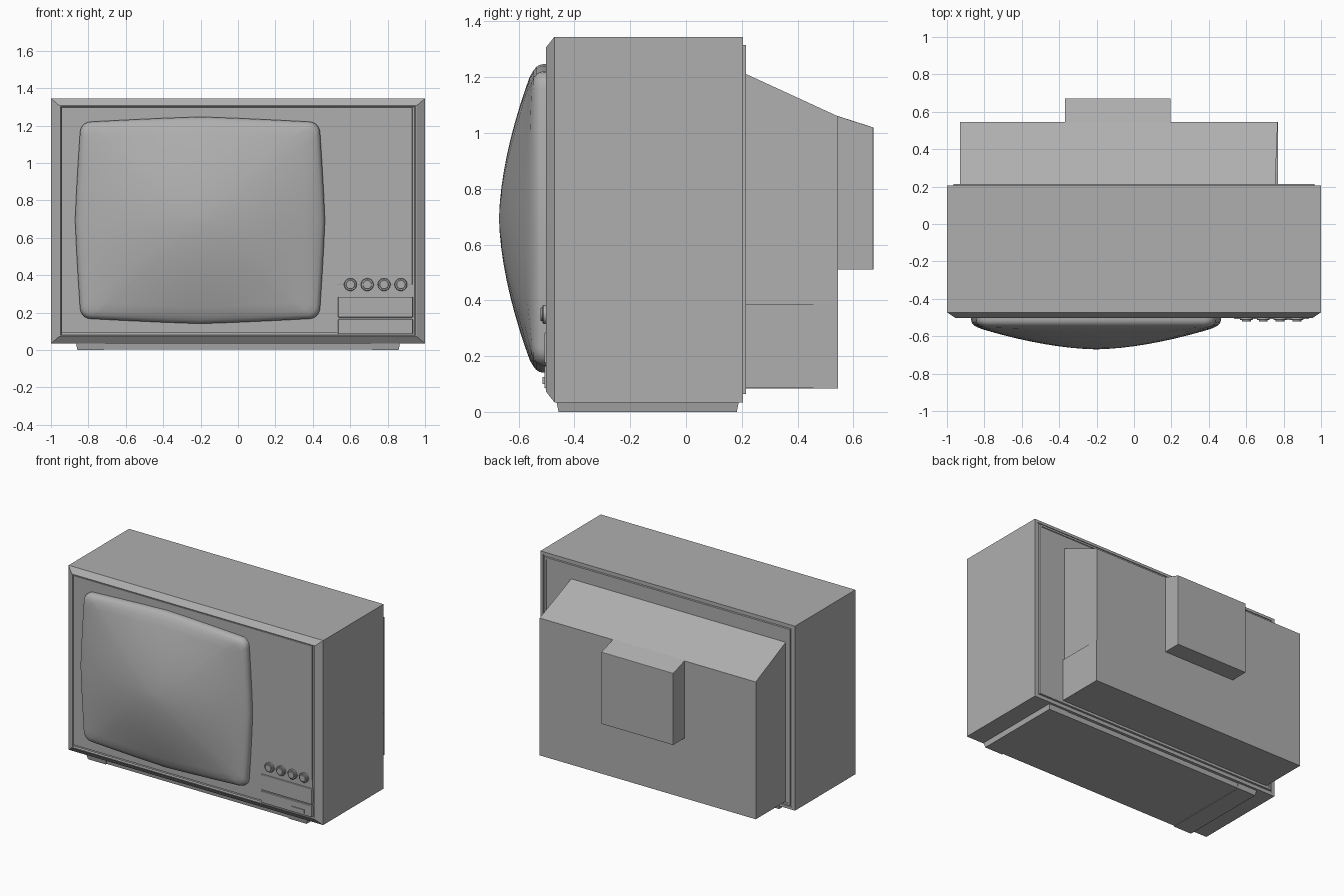
import bpy, bmesh, math

if "Cube" in bpy.data.objects:
    bpy.data.objects.remove(bpy.data.objects["Cube"])

GREY = bpy.data.materials.new("mid_grey")
GREY.diffuse_color = (0.43, 0.43, 0.43, 1)
GREY.use_nodes = True
GREY.node_tree.nodes["Principled BSDF"].inputs["Base Color"].default_value = GREY.diffuse_color


def finish(name, bm, bevel=0, smooth=False, segs=2):
    bmesh.ops.recalc_face_normals(bm, faces=bm.faces)
    me = bpy.data.meshes.new(name)
    bm.to_mesh(me)
    bm.free()
    me.materials.append(GREY)
    ob = bpy.data.objects.new(name, me)
    bpy.context.collection.objects.link(ob)
    if bevel:
        m = ob.modifiers.new("bevel", 'BEVEL')
        m.width, m.segments = bevel, segs
    if smooth:
        bpy.ops.object.select_all(action='DESELECT')
        ob.select_set(True)
        bpy.context.view_layer.objects.active = ob
        bpy.ops.object.shade_smooth_by_angle(angle=math.radians(40))
    return ob


def loft(name, rings, smooth=False, bevel=0):
    """Skin closed rings of equal length and cap both ends."""
    bm = bmesh.new()
    vr = [[bm.verts.new(p) for p in r] for r in rings]
    n = len(vr[0])
    for a, b in zip(vr, vr[1:]):
        for i in range(n):
            j = (i + 1) % n
            bm.faces.new((a[i], a[j], b[j], b[i]))
    bm.faces.new(vr[0])
    bm.faces.new(vr[-1])
    return finish(name, bm, bevel, smooth)


def rect(x0, x1, z0, z1, y):
    return [(x0, y, z0), (x1, y, z0), (x1, y, z1), (x0, y, z1)]


def box(name, x0, x1, y0, y1, z0, z1, bevel=0):
    return loft(name, [rect(x0, x1, z0, z1, y0), rect(x0, x1, z0, z1, y1)], bevel=bevel)


def inset(i, y):
    return rect(-1 + i, 1 - i, 0.035 + i * 0.85, 1.345 - i * 0.85, y)


# Cabinet with chamfered front frame and shallow front and rear recesses
loft("cabinet", [inset(0.055, -0.49), inset(0.05, -0.502), inset(0.045, -0.502),
                 inset(0, -0.472), inset(0, 0.205), inset(0.022, 0.205), inset(0.024, 0.2)])

# Rear cover panel with a raised rim
loft("rear_panel", [inset(0.034, 0.19), inset(0.034, 0.215), inset(0.05, 0.215),
                    inset(0.052, 0.21)])

# Front fascia around the screen and the speaker column
box("screen_fascia", -0.944, 0.529, -0.4985, -0.48, 0.095, 1.297)
box("speaker_panel", 0.53, 0.932, -0.5, -0.48, 0.35, 1.297, 0.002)
box("control_strip", 0.53, 0.932, -0.497, -0.48, 0.083, 0.35)
box("control_door", 0.535, 0.935, -0.508, -0.48, 0.175, 0.285, 0.004)
box("lower_control_door", 0.535, 0.935, -0.508, -0.48, 0.085, 0.165, 0.004)
box("power_button", 0.78, 0.88, -0.514, -0.50, 0.101, 0.125)


# Picture tube: rounded rectangle outline with bowed sides, domed toward the viewer
CX, CZ = -0.203, 0.694


def outline():
    hw, hh, r, bow = 0.642, 0.527, 0.06, 0.026
    pts = []
    corners = [(1, 1), (-1, 1), (-1, -1), (1, -1)]
    for k, (sx, sz) in enumerate(corners):
        for s in range(6):
            a = math.pi / 2 * (k + s / 5)
            pts.append((sx * (hw - r) + r * math.cos(a), sz * (hh - r) + r * math.sin(a), 0))
        a = pts[-1]
        nx, nz = corners[(k + 1) % 4]
        e = math.pi / 2 * (k + 1)
        ex, ez = nx * (hw - r) + r * math.cos(e), nz * (hh - r) + r * math.sin(e)
        for t in (1 / 6, 1 / 3, 1 / 2, 2 / 3, 5 / 6):
            f = 1 - abs(2 * t - 1) ** 1.2
            pts.append((a[0] + (ex - a[0]) * t + bow * f * math.cos(e),
                        a[1] + (ez - a[1]) * t + bow * f * math.sin(e), f))
    return pts


def dome(x, z):
    u, v = min(1, (x / 0.655) ** 2), min(1, (z / 0.54) ** 2)
    return -0.67 + 0.122 * (u + v - u * v) ** 0.85


base = outline()
rings = []
for inward, y in ((0.0, -0.485), (0.0, -0.513), (0.003, -0.526), (0.01, -0.537), (0.021, -0.546)):
    rings.append([(CX + x * (1 - inward / 0.66), y, CZ + z * (1 - inward / 0.54))
                  for x, z, f in base])
for s in (0.92, 0.84, 0.74, 0.63, 0.52, 0.41, 0.3, 0.2, 0.1, 0.02):
    # inner rings blend from the screen outline to an ellipse
    ring = []
    for x, z, f in base:
        a = math.atan2(z / 0.54, x / 0.655)
        w = min(1, s / 0.8)
        px = s * (w * x + (1 - w) * 0.655 * math.cos(a))
        pz = s * (w * z + (1 - w) * 0.54 * math.sin(a))
        ring.append((CX + px, dome(px, pz), CZ + pz))
    rings.append(ring)
loft("picture_tube", rings, smooth=True)

# Row of four control knobs
for i in range(4):
    kx = 0.601 + i * 0.09
    prof = [(0.034, -0.49), (0.034, -0.511), (0.031, -0.514), (0.024, -0.514),
            (0.024, -0.52), (0.022, -0.522)]
    loft(f"control_knob_{i + 1}",
         [[(kx + r * math.cos(math.tau * k / 24), y, 0.35 + r * math.sin(math.tau * k / 24))
           for k in range(24)] for r, y in prof], smooth=True)

# Rear housing with sloping top
SLOPE = (1.06 - 1.215) / (0.545 - 0.208)


def top(y):
    return 1.215 + SLOPE * (y - 0.208)


loft("rear_housing", [rect(-0.93, 0.755, 0.085, top(0.208), 0.208),
                      rect(-0.93, 0.768, 0.085, top(0.545), 0.545)])
box("rear_housing_side_step", 0.70, 0.77, 0.208, 0.5445, 0.0852, 0.385)

# Tube neck cover continuing the slope
loft("tube_neck_cover", [rect(-0.37, 0.195, 0.51, top(0.54), 0.54),
                         rect(-0.37, 0.195, 0.51, 1.02, 0.672)], bevel=0.003)


# Base plate and tapered runner feet
def tapered(name, x0, x1, y0, y1, z0, z1, t):
    loft(name, [[(x0 + i, y0 + i, z), (x1 - i, y0 + i, z), (x1 - i, y1 - i, z), (x0 + i, y1 - i, z)]
                for i, z in ((t, z0), (0, z1))])


tapered("base_plate", -0.80, 0.80, -0.458, 0.185, 0.003, 0.04, 0.006)
for side, x0, x1 in (("left", -0.867, -0.71), ("right", 0.71, 0.867)):
    tapered(f"{side}_runner_foot", x0, x1, -0.465, 0.19, 0, 0.04, 0.008)
